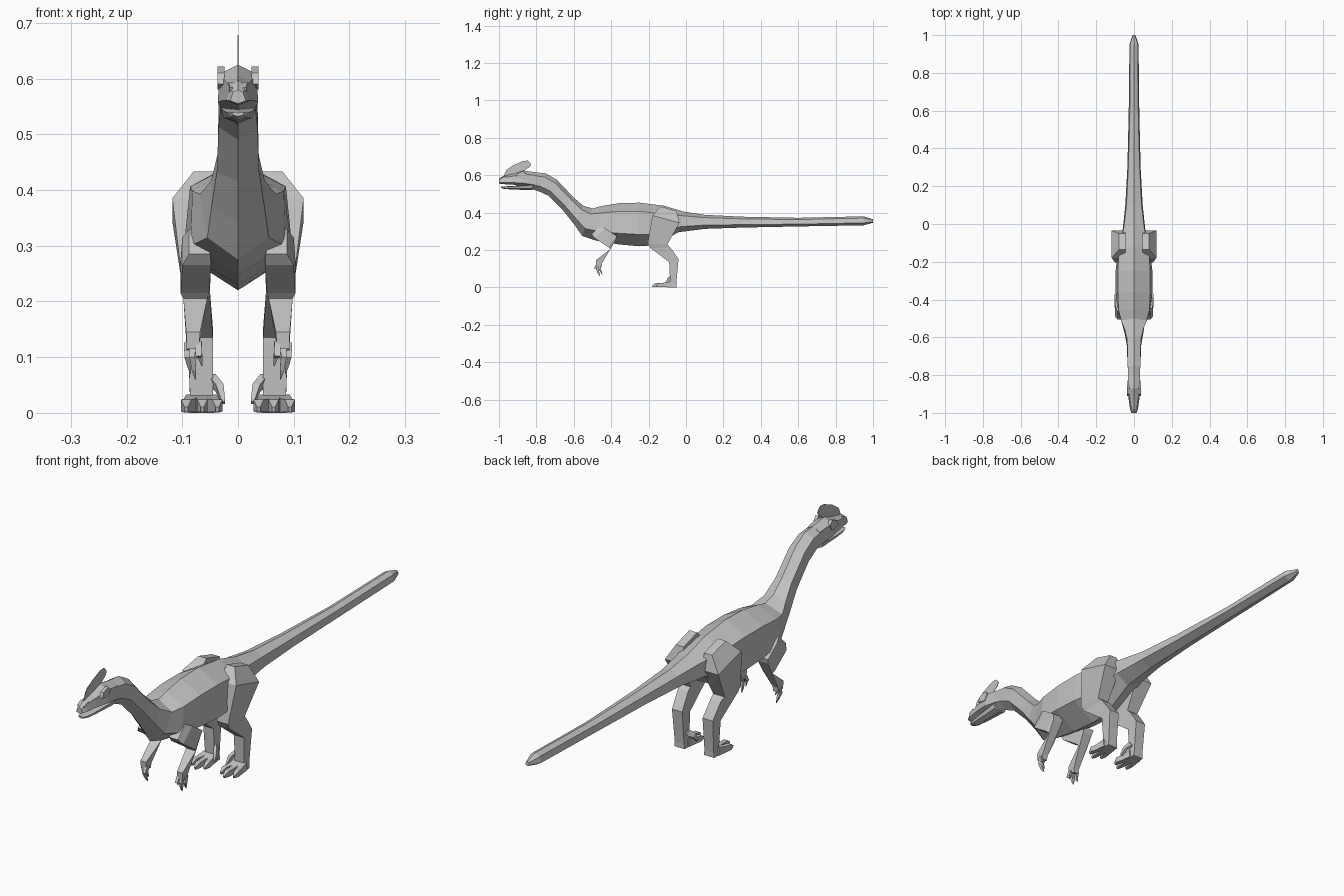
import bpy, bmesh
from mathutils import Vector

cube = bpy.data.objects.get("Cube")
if cube:
    bpy.data.objects.remove(cube, do_unlink=True)

skin = bpy.data.materials.new("plain grey skin")
skin.use_nodes = True
grey = (.55, .55, .55, 1)
skin.diffuse_color = grey
skin.node_tree.nodes["Principled BSDF"].inputs["Base Color"].default_value = grey


def loft(name, rings):
    """Join matching rings of points with flat faces and cap both ends."""
    bm = bmesh.new()
    loops = [[bm.verts.new(point) for point in ring] for ring in rings]
    count = len(loops[0])
    for lower, upper in zip(loops, loops[1:]):
        for i in range(count):
            j = (i + 1) % count
            bm.faces.new((lower[i], lower[j], upper[j], upper[i]))
    bm.faces.new(loops[0])
    bm.faces.new(loops[-1])
    bmesh.ops.recalc_face_normals(bm, faces=bm.faces)
    mesh = bpy.data.meshes.new(name)
    bm.to_mesh(mesh)
    bm.free()
    mesh.materials.append(skin)
    obj = bpy.data.objects.new(name, mesh)
    bpy.context.collection.objects.link(obj)
    return obj


def hex_ring(top_y, top_z, low_y, low_z, upper_width, lower_width, shoulder=.2, belly=.73):
    """Six-sided cross-section with a ridge on top and a keel below."""
    top, low = Vector((0, top_y, top_z)), Vector((0, low_y, low_z))
    upper, lower = top.lerp(low, shoulder), top.lerp(low, belly)
    wide_up, wide_low = Vector((upper_width, 0, 0)), Vector((lower_width, 0, 0))
    return [top, upper + wide_up, lower + wide_low, low, lower - wide_low, upper - wide_up]


def limb_ring(side, front_y, front_z, back_y, back_z, inner, outer):
    """Four-sided limb section between a front edge and a back edge."""
    return [(side * inner, front_y, front_z), (side * outer, front_y, front_z),
            (side * outer, back_y, back_z), (side * inner, back_y, back_z)]


def spike(name, path, widths, heights):
    """Tapering box along a path, used for digits and claws."""
    rings = []
    for i, point in enumerate(path):
        along = Vector(path[min(i + 1, len(path) - 1)]) - Vector(path[max(i - 1, 0)])
        across = Vector((widths[i], 0, 0))
        up = along.cross(Vector((1, 0, 0))).normalized() * heights[i]
        centre = Vector(point)
        rings.append([centre + across + up, centre - across + up,
                      centre - across - up, centre + across - up])
    return loft(name, rings)


# Neck, trunk and tail in one tapering hull
loft("neck_body_and_tail", [hex_ring(*section) for section in (
    (-.86, .62, -.84, .53, .030, .028),
    (-.75, .61, -.79, .515, .033, .032),
    (-.69, .575, -.735, .49, .035, .035),
    (-.60, .48, -.66, .415, .036, .038),
    (-.55, .437, -.60, .34, .048, .048),
    (-.50, .422, -.555, .275, .068, .055),
    (-.45, .435, -.48, .25, .082, .085),
    (-.36, .45, -.36, .23, .086, .098),
    (-.25, .453, -.25, .22, .086, .098),
    (-.12, .437, -.17, .225, .078, .085),
    (-.01, .405, -.04, .295, .054, .06),
    (.1, .388, .1, .313, .04, .046),
    (.3, .378, .3, .32, .03, .035),
    (.6, .372, .6, .326, .022, .028),
    (.95, .38, .95, .332, .02, .024),
    (1, .364, 1, .346, .006, .008))])

# Skull and the slightly open lower jaw
loft("skull", [hex_ring(y, top, y, low, upper, lower, .2, .8) for y, top, low, upper, lower in (
    (-.80, .615, .53, .030, .031),
    (-.87, .625, .54, .034, .036),
    (-.93, .605, .55, .021, .028),
    (-.98, .595, .552, .015, .021),
    (-1, .58, .555, .009, .014))])
loft("lower_jaw", [hex_ring(y, top, y, low, wide, wide * .8, .1, .7) for y, top, low, wide in (
    (-.82, .55, .52, .031),
    (-.92, .543, .523, .024),
    (-.97, .54, .526, .018),
    (-.99, .54, .532, .011))])

# Thin rounded crest along the middle of the head
crest_outline = ((-.975, .595), (-.96, .628), (-.92, .655), (-.87, .676), (-.845, .678),
                 (-.828, .66), (-.835, .645), (-.87, .62))
loft("crest", [[(x, y, z) for y, z in crest_outline] for x in (-.001, .001)])

for side, label in ((1, "left"), (-1, "right")):
    # Brow and eye ridge
    loft(label + "_brow", [[(side * x, y, z) for y, z in
         ((-.91, .59), (-.90, .61), (-.87, .622), (-.855, .605), (-.87, .58))]
         for x in (.024, .037)])
    # Nostril bump
    spike(label + "_nostril", [(side * .012, -.965, .588), (side * .012, -.99, .58)],
          (.005, .003), (.006, .004))

    # Hind leg: thigh, shin and upright lower leg
    loft(label + "_hind_leg", [limb_ring(side, *section) for section in (
        (-.135, .433, -.05, .408, .045, .08),
        (-.18, .385, -.035, .345, .045, .118),
        (-.205, .235, -.10, .228, .05, .1),
        (-.19, .21, -.085, .215, .05, .095),
        (-.09, .135, -.04, .152, .045, .09),
        (-.085, .03, -.052, .02, .045, .086),
        (-.1, 0, -.052, 0, .042, .088))])

    # Spread toes with claws
    for toe, (base, tip, reach) in {"inner": (.05, .037, -.16), "middle": (.065, .064, -.18),
                                    "outer": (.082, .093, -.16)}.items():
        spike(f"{label}_{toe}_toe", [
            (side * base, -.075, .017), (side * (base + tip) / 2, -.115, .013),
            (side * tip, reach + .02, .013), (side * tip, reach, .006)],
            (.011, .01, .009, .003), (.016, .012, .011, .005))
    # Small raised inner toe
    spike(label + "_dewclaw", [(side * .048, -.07, .06), (side * .033, -.09, .045),
                               (side * .026, -.11, .018)], (.008, .007, .003), (.012, .01, .004))

    # Fore leg: upper arm, elbow, forearm and wrist
    loft(label + "_arm", [limb_ring(side, *section) for section in (
        (-.505, .285, -.46, .33, .05, .088),
        (-.49, .265, -.43, .315, .048, .1),
        (-.415, .215, -.37, .275, .052, .103),
        (-.405, .205, -.375, .255, .055, .098),
        (-.482, .145, -.448, .13, .068, .093),
        (-.48, .115, -.45, .11, .07, .092))])

    # Fingers ending in hooked claws
    for finger, (x, shift, drop) in {"inner": (.071, -.01, .085), "middle": (.082, 0, .06),
                                     "outer": (.091, .012, .07)}.items():
        spike(f"{label}_{finger}_finger", [
            (side * x, -.465 + shift / 2, .125), (side * x, -.475 + shift, .1),
            (side * (x - .003), -.468 + shift, drop + .018), (side * (x - .006), -.46 + shift, drop)],
            (.006, .005, .004, .001), (.008, .007, .005, .001))
